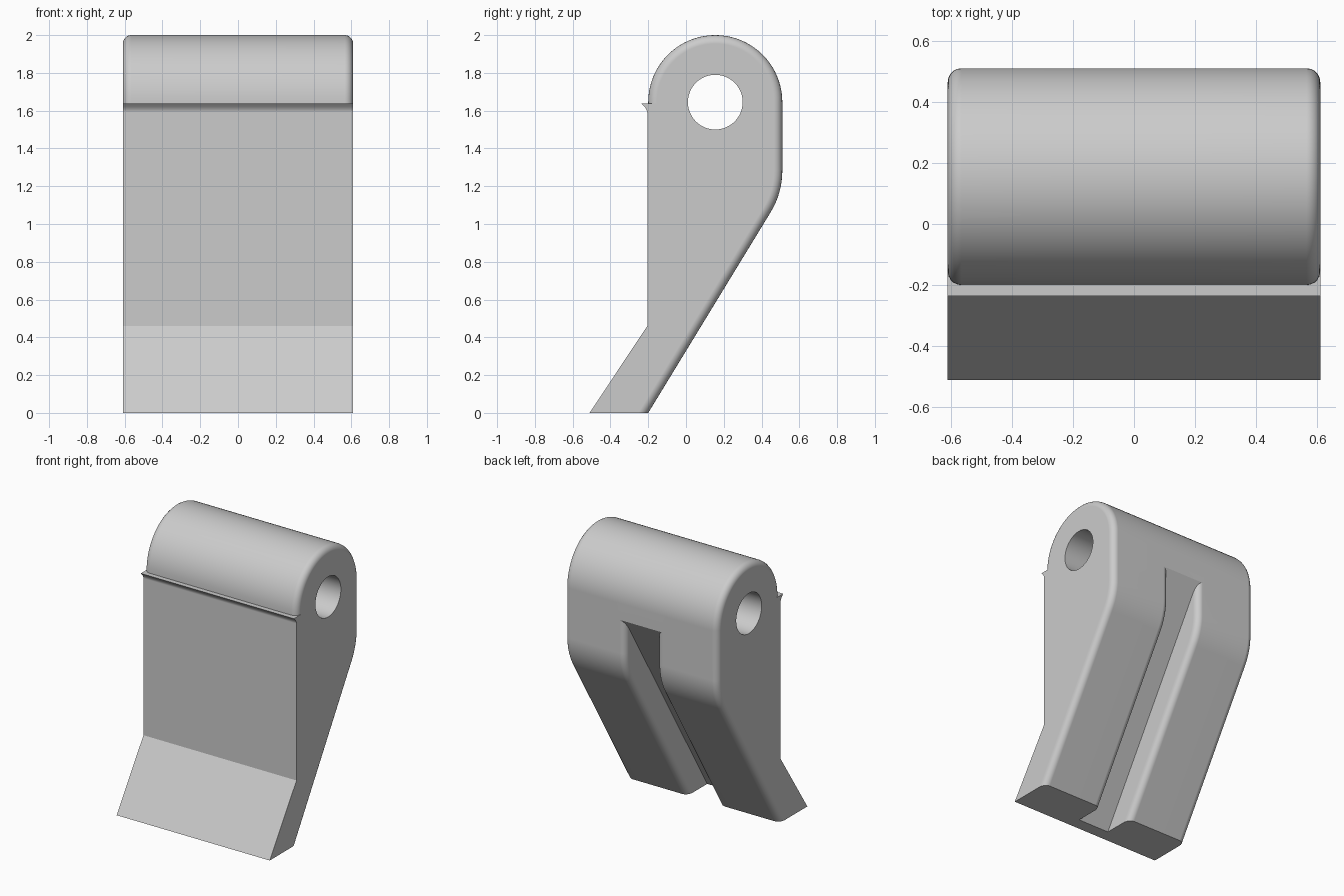
import bpy
import bmesh
from math import cos, sin, pi, radians
from mathutils import Vector

if "Cube" in bpy.data.objects:
    bpy.data.objects.remove(bpy.data.objects["Cube"])

HALF = 0.61            # half width of the bracket
FILLET = 0.045
GROOVE = 0.125         # half width of the rear channel
EYE = Vector((0.155, 1.645))
RADIUS = 0.355
LEDGE = 1.637
RAKE = 0.61            # y gained per unit of height on the sloped back
BELOW = -0.2           # overshoot trimmed flat at the floor

grey = bpy.data.materials.new("mid_grey")
grey.use_nodes = True
tone = (0.6, 0.6, 0.6, 1)
grey.diffuse_color = tone
grey.node_tree.nodes["Principled BSDF"].inputs["Base Color"].default_value = tone


def prism(name, profile, x0, x1, fillet=0):
    """Extrude a (y, z) profile along x, optionally rounding both rims."""
    bm = bmesh.new()
    face = bm.faces.new([bm.verts.new((x0, y, z)) for y, z in profile])
    ext = bmesh.ops.extrude_face_region(bm, geom=[face])
    moved = [g for g in ext["geom"] if isinstance(g, bmesh.types.BMVert)]
    bmesh.ops.translate(bm, vec=(x1 - x0, 0, 0), verts=moved)
    bmesh.ops.recalc_face_normals(bm, faces=bm.faces[:])
    if fillet:
        rims = [e for e in bm.edges
                if abs(e.verts[0].co.x - e.verts[1].co.x) < 1e-5]
        bmesh.ops.bevel(bm, geom=rims, offset=fillet, segments=5,
                        profile=0.5, affect='EDGES', clamp_overlap=False)
        bmesh.ops.recalc_face_normals(bm, faces=bm.faces[:])
    mesh = bpy.data.meshes.new(name)
    bm.to_mesh(mesh)
    bm.free()
    mesh.materials.append(grey)
    obj = bpy.data.objects.new(name, mesh)
    bpy.context.collection.objects.link(obj)
    return obj


def activate(obj):
    bpy.ops.object.select_all(action='DESELECT')
    obj.select_set(True)
    bpy.context.view_layer.objects.active = obj


def combine(target, other, operation):
    """Apply a boolean and discard the helper."""
    activate(target)
    mod = target.modifiers.new("combine", 'BOOLEAN')
    mod.operation = operation
    mod.solver = 'EXACT'
    mod.object = other
    bpy.ops.object.modifier_apply(modifier=mod.name)
    bpy.data.objects.remove(other)


def circle(radius, a0, a1, n):
    return [EYE + radius * Vector((cos(a0 + (a1 - a0) * i / n),
                                   sin(a0 + (a1 - a0) * i / n)))
            for i in range(n + 1)]


# Shared outline: rounded head, and the soft bend into the sloped back
head = circle(RADIUS, pi, 0, 40)
back = EYE.x + RADIUS
bend = Vector((back, (back + 0.2) / RAKE))
bend_top = bend + Vector((0, 0.12))
bend_low = bend - 0.12 * Vector((RAKE, 1)).normalized()
curve = [bend_top * (1 - t) ** 2 + bend * 2 * t * (1 - t) + bend_low * t * t
         for t in [i / 8 for i in range(9)]]
front = [(-0.638, BELOW), (-0.2, 0.46)]
leg_profile = head + curve + [(-0.2 + RAKE * BELOW, BELOW)] + front

# Two rounded legs either side of the rear channel
bracket = prism("bracket_body", leg_profile, GROOVE, HALF, FILLET)
right_leg = prism("right_leg", leg_profile, -HALF, -GROOVE, FILLET)

# Core joining the legs; its sloped rear face is the channel floor
floor = -0.42
core_profile = head + [(back, (back - floor) / RAKE),
                       (floor + RAKE * BELOW, BELOW)] + front
core = prism("core", core_profile, -0.2, 0.2)

# Sharp-edged front plate with kicked foot and flared lip
inset = floor - 0.004
plate_profile = [
    (-0.643, BELOW), (-0.205, 0.46), (-0.205, 1.59), (-0.209, 1.605),
    (-0.218, 1.62), (-0.235, LEDGE), (-0.1, LEDGE),
    (-0.1, (-0.1 - inset) / RAKE), (inset + RAKE * BELOW, BELOW)]
plate = prism("front_plate", plate_profile, -HALF, HALF)

for part in (core, right_leg, plate):
    combine(bracket, part, 'UNION')

# Pin hole through the head, and a flat underside
pin = prism("pin_cutter", circle(0.145, 0, 2 * pi, 48)[:-1], -1, 1)
trim = prism("trim_cutter", [(-1, -1), (1, -1), (1, 0), (-1, 0)], -1, 1)
for cutter in (pin, trim):
    cutter.hide_render = True
    combine(bracket, cutter, 'DIFFERENCE')

activate(bracket)
bpy.ops.object.shade_smooth_by_angle(angle=radians(28))
weighted = bracket.modifiers.new("even_shading", 'WEIGHTED_NORMAL')
weighted.keep_sharp = True
